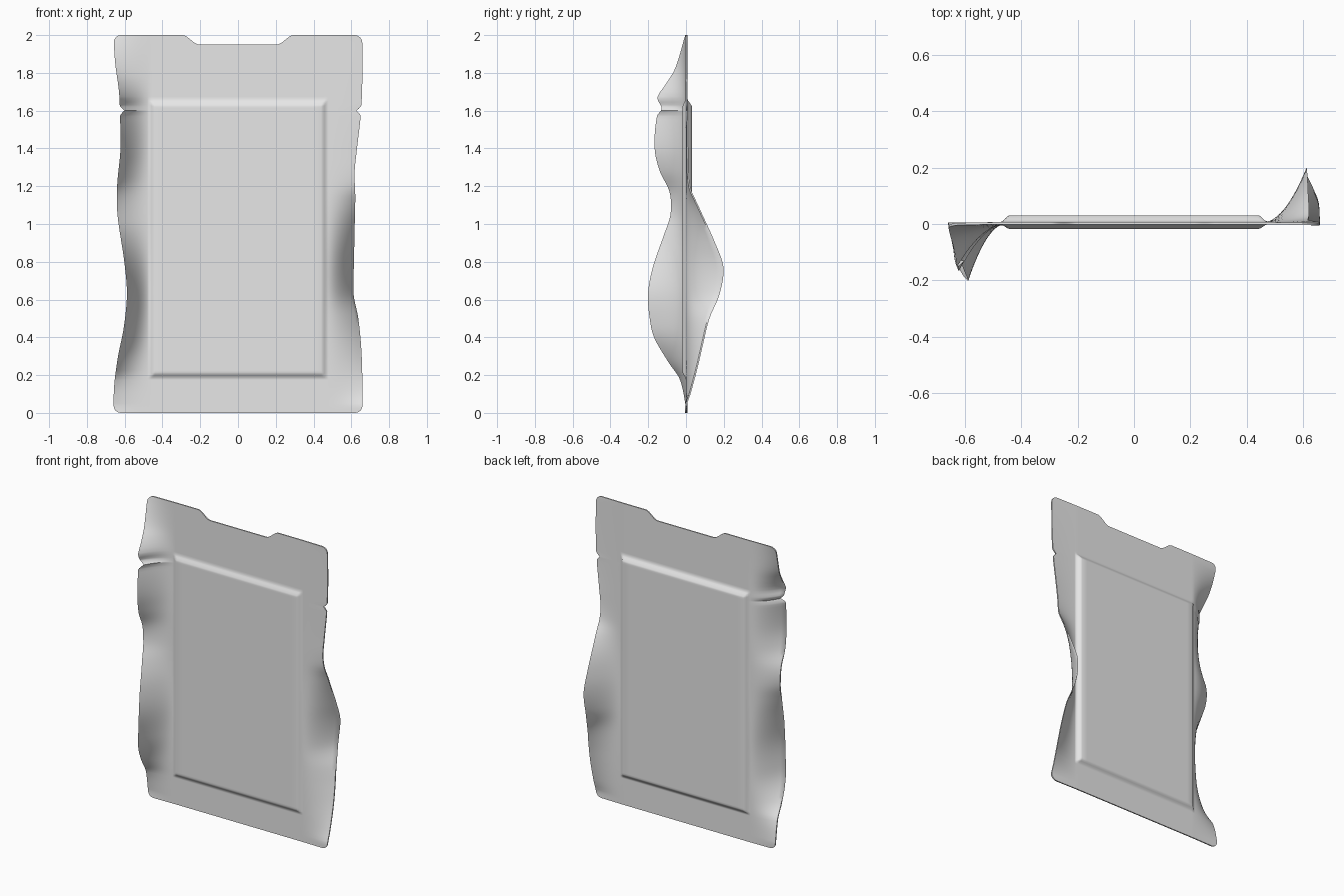
import bpy, bmesh, math

if "Cube" in bpy.data.objects:
    bpy.data.objects.remove(bpy.data.objects["Cube"])

# --- edge profiles: (height, value) ---
LEFT_X = [(0, .66), (.15, .655), (.3, .635), (.45, .605), (.63, .588), (.8, .602), (1.05, .638),
          (1.2, .64), (1.4, .622), (1.58, .625), (1.7, .63), (1.85, .65), (2, .66)]
RIGHT_X = [(0, .66), (.3, .655), (.5, .637), (.63, .612), (.8, .614), (1.0, .618), (1.15, .621),
           (1.27, .617), (1.4, .63), (1.58, .65), (1.75, .658), (2, .658)]
LEFT_Y = [(0, 0), (.05, 0), (.18, -.03), (.27, -.09), (.4, -.165), (.5, -.188), (.63, -.197),
          (.77, -.172), (.95, -.11), (1.05, -.078), (1.17, -.083), (1.28, -.135), (1.4, -.162),
          (1.57, -.15), (1.61, -.125), (1.67, -.147), (1.73, -.11), (1.82, -.055), (2, 0)]
RIGHT_Y = [(0, 0), (.04, 0), (.1, .02), (.25, .06), (.38, .09), (.5, .12), (.63, .174),
           (.77, .194), (.9, .15), (1.1, .06), (1.2, .018), (1.4, .008), (2, 0)]

INNER = .48          # flange outside this half width follows the wavy edges
CORNER = .04         # corner radius
SKIN = .004          # half thickness of the sealed flange


def curve(pts, z):
    """Smooth interpolation through the profile points."""
    def slope(i):
        a, b = pts[max(i - 1, 0)], pts[min(i + 1, len(pts) - 1)]
        return (b[1] - a[1]) / (b[0] - a[0])
    for i in range(len(pts) - 1):
        (z0, v0), (z1, v1) = pts[i], pts[i + 1]
        if z <= z1:
            h = z1 - z0
            t = (z - z0) / h
            return (v0 * (1 + 2 * t) * (1 - t) ** 2 + h * slope(i) * t * (1 - t) ** 2
                    + v1 * t * t * (3 - 2 * t) + h * slope(i + 1) * t * t * (t - 1))
    return pts[-1][1]


def smooth(t):
    t = min(max(t, 0), 1)
    return t * t * (3 - 2 * t)


def edge_x(side, z):
    """Half width, with rounded corners and tear notches."""
    w = curve(LEFT_X if side < 0 else RIGHT_X, z)
    d = min(z, 2 - z)
    if d < CORNER:
        w -= CORNER - math.sqrt(CORNER ** 2 - (CORNER - d) ** 2)
    return w - .024 * max(0, 1 - (abs(z - 1.6) / .03)) ** 1.5


def panel(x, z):
    """0 on the flange, 1 on the raised panel, sloped between."""
    d = min((.475 - abs(x)) / .035, (z - .18) / .035, (1.665 - z) / .045)
    return smooth(d)


# --- grid lines, denser at bevels, notches and corners ---
rows = {round(i * .025, 4) for i in range(81)}
for d in (.003, .012, .025, .04):
    rows |= {d, round(2 - d, 4)}
rows |= {.18, .19, .198, .207, .215, 1.62, 1.63, 1.642, 1.654, 1.665}
rows |= {1.57, 1.58, 1.59, 1.595, 1.605, 1.61}
rows = sorted(rows)
half = [0, .05, .1, .15, .2, .21, .22, .23, .24, .25, .26, .27, .28, .29, .3, .35, .4,
        .44, .448, .457, .466, .475, INNER]
cols = [(x, 0) for x in half] + [(INNER, i / 10) for i in range(1, 11)]
cols = [(-1, x, t) for x, t in reversed(cols[1:])] + [(1, x, t) for x, t in cols]


def point(col, z, face):
    side, x, t = col
    w = edge_x(side, z)
    px = side * (x + t * (w - INNER))
    # flange curl
    s = max(0, (abs(px) - .46) / (w - .46))
    y = .003 * (1 - s) + curve(LEFT_Y if side < 0 else RIGHT_Y, z) * s ** 1.9
    # raised panel on both skins
    k = panel(px, z)
    y += face * SKIN + k * (.024 if face > 0 else -.017)
    # shallow cut-out along the top edge
    if z > 1.75:
        z -= (z - 1.75) / .25 * .05 * (1 - smooth((abs(px) - .205) / .09))
    return px, y, z


# --- pouch: front and back skins joined by a thin rim ---
bm = bmesh.new()
skins = {f: [[bm.verts.new(point(c, z, f)) for c in cols] for z in rows] for f in (-1, 1)}
for g in skins.values():
    for a, b in zip(g, g[1:]):
        for i in range(len(cols) - 1):
            bm.faces.new((a[i], a[i + 1], b[i + 1], b[i]))


def rim(g):
    return (g[0][:-1] + [r[-1] for r in g[:-1]] + g[-1][:0:-1] + [r[0] for r in g[:0:-1]])


fr, bk = rim(skins[-1]), rim(skins[1])
for i in range(len(fr)):
    bm.faces.new((fr[i - 1], fr[i], bk[i], bk[i - 1]))
bmesh.ops.recalc_face_normals(bm, faces=bm.faces)
mesh = bpy.data.meshes.new("pouch")
bm.to_mesh(mesh)
bm.free()

foil = bpy.data.materials.new("light grey foil")
foil.diffuse_color = (.8, .8, .8, 1)
foil.use_nodes = True
foil.node_tree.nodes["Principled BSDF"].inputs["Base Color"].default_value = foil.diffuse_color
mesh.materials.append(foil)
pouch = bpy.data.objects.new("pouch", mesh)
bpy.context.collection.objects.link(pouch)
bpy.context.view_layer.objects.active = pouch
pouch.select_set(True)
bpy.ops.object.shade_smooth_by_angle(angle=math.radians(40))
